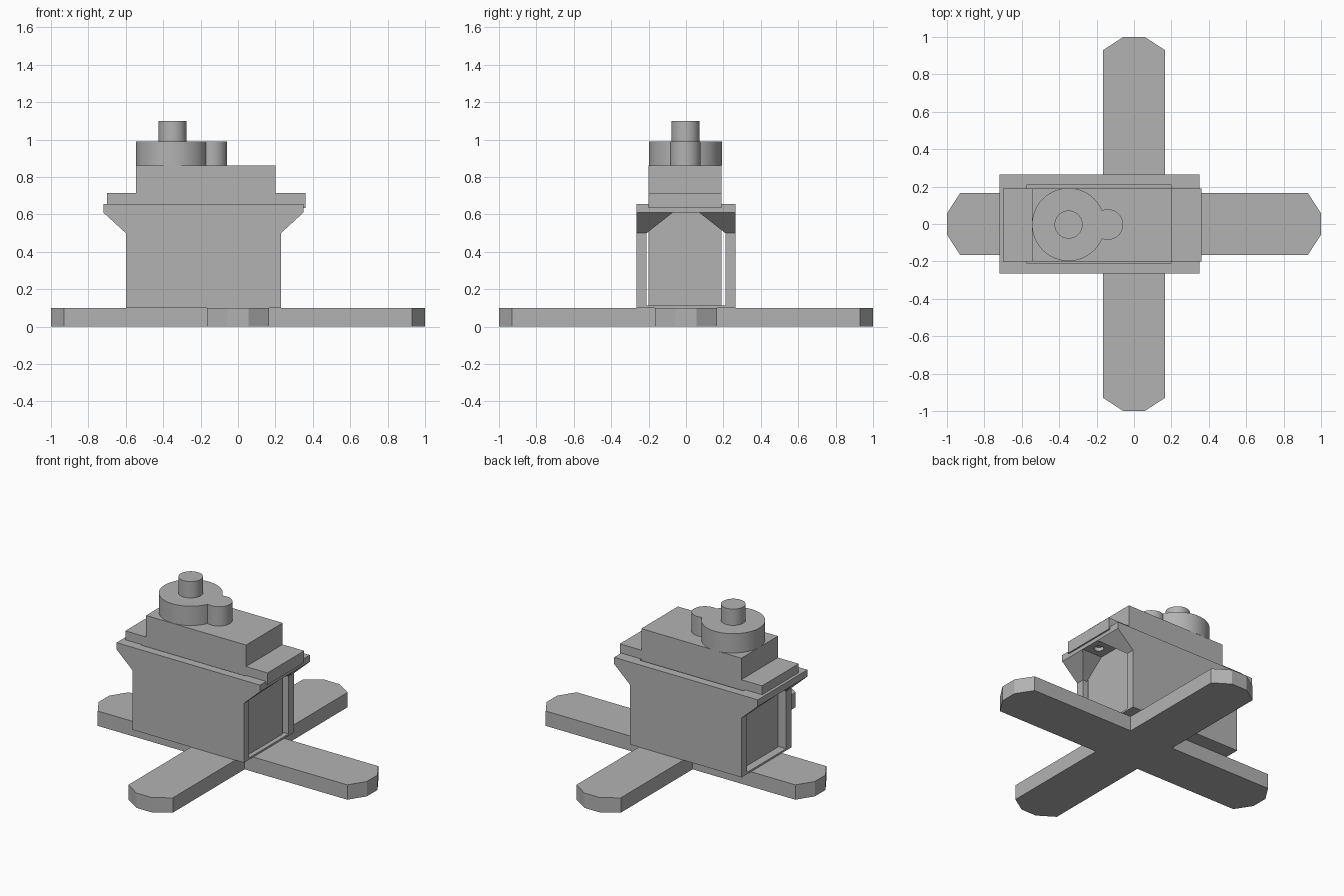
import bpy, bmesh, math

old = bpy.data.objects.get("Cube")
if old:
    bpy.data.objects.remove(old, do_unlink=True)

grey = bpy.data.materials.new("plain_grey")
grey.use_nodes = True
COLOUR = (0.45, 0.45, 0.45, 1)
grey.diffuse_color = COLOUR
grey.node_tree.nodes["Principled BSDF"].inputs["Base Color"].default_value = COLOUR


def finish(name, bm):
    bmesh.ops.recalc_face_normals(bm, faces=bm.faces)
    mesh = bpy.data.meshes.new(name)
    bm.to_mesh(mesh)
    bm.free()
    mesh.materials.append(grey)
    obj = bpy.data.objects.new(name, mesh)
    bpy.context.collection.objects.link(obj)
    return obj


def prism(name, outline, shift):
    """Extrude a closed outline of 3D points along a vector."""
    bm = bmesh.new()
    face = bm.faces.new([bm.verts.new(p) for p in outline])
    grown = bmesh.ops.extrude_face_region(bm, geom=[face])["geom"]
    verts = [g for g in grown if isinstance(g, bmesh.types.BMVert)]
    bmesh.ops.translate(bm, verts=verts, vec=shift)
    return finish(name, bm)


def box(name, x0, x1, y0, y1, z0, z1):
    return prism(name, [(x0, y0, z0), (x1, y0, z0), (x1, y1, z0), (x0, y1, z0)],
                 (0, 0, z1 - z0))


def cylinder(name, x, y, radius, z0, z1):
    bm = bmesh.new()
    bmesh.ops.create_cone(bm, cap_ends=True, segments=64, radius1=radius,
                          radius2=radius, depth=z1 - z0)
    bmesh.ops.translate(bm, verts=bm.verts, vec=(x, y, (z0 + z1) / 2))
    obj = finish(name, bm)
    bpy.ops.object.select_all(action="DESELECT")
    obj.select_set(True)
    bpy.context.view_layer.objects.active = obj
    bpy.ops.object.shade_smooth_by_angle(angle=math.radians(35))
    return obj


def cut(target, cutter):
    mod = target.modifiers.new("cut", "BOOLEAN")
    mod.operation = "DIFFERENCE"
    mod.solver = "EXACT"
    mod.object = cutter
    cutter.hide_render = True
    cutter.hide_viewport = True


# Cross-shaped foot with chamfered arm ends, one arm turned four times
W, TIP, SHOULDER = 0.165, 0.057, 0.93
arm = [(W, -W), (SHOULDER, -W), (1, -TIP), (1, TIP), (SHOULDER, W)]
cross = []
for quarter in range(4):
    for x, y in arm:
        for _ in range(quarter):
            x, y = -y, x
        cross.append((x, y, 0))
prism("cross_foot", cross, (0, 0, 0.1))

# Bracket: floor, two side walls flaring to the top plate
FLOOR, KNEE, UNDER, TOP = 0.1, 0.5, 0.61, 0.655
OUT, IN = 0.265, 0.21
box("bracket_floor", -0.6, 0.23, -OUT, OUT, FLOOR, 0.112)
wall = [(-0.6, FLOOR), (0.23, FLOOR), (0.23, KNEE), (0.35, UNDER), (0.35, TOP),
        (-0.72, TOP), (-0.72, UNDER), (-0.6, KNEE)]
for side, y in (("front", -OUT), ("back", IN)):
    prism(side + "_wall", [(x, y, z) for x, z in wall], (0, OUT - IN, 0))

plate = box("top_plate", -0.72, 0.35, -IN, IN, UNDER, TOP)
cut(plate, box("cavity_cutter", -0.575, 0.2, -IN + 0.002, IN - 0.002, 0.5, 0.7))
for side, x in (("right", -0.65), ("left", 0.28)):
    cut(plate, cylinder(side + "_screw_hole_cutter", x, 0, 0.03, 0.5, 0.7))

# Corner gussets under both overhangs of the plate
for end, inner, knee, outer in (("right", -0.575, -0.6, -0.72), ("left", 0.2, 0.23, 0.35)):
    for side, s in (("front", -1), ("back", 1)):
        bm = bmesh.new()
        a = [bm.verts.new((inner, s * y, z)) for y, z in ((IN, KNEE), (IN, UNDER), (0.07, UNDER))]
        b = [bm.verts.new((x, s * y, z)) for x, y, z in
             ((knee, IN, KNEE), (outer, IN, UNDER), (outer, 0.07, UNDER))]
        bm.faces.new(a)
        bm.faces.new(b)
        for i in range(3):
            j = (i + 1) % 3
            bm.faces.new((a[i], a[j], b[j], b[i]))
        finish(end + "_" + side + "_gusset", bm)

# Motor seated in the bracket
box("motor_body", -0.545, 0.2, -0.2, 0.19, 0.112, 0.86)
box("mounting_flange", -0.7, 0.36, -0.2, 0.19, 0.635, 0.715)
cylinder("gear_housing", -0.35, -0.003, 0.195, 0.86, 0.99)
cylinder("small_gear_housing", -0.14, -0.003, 0.082, 0.86, 0.99)
cylinder("output_shaft", -0.35, -0.003, 0.075, 0.99, 1.1)
